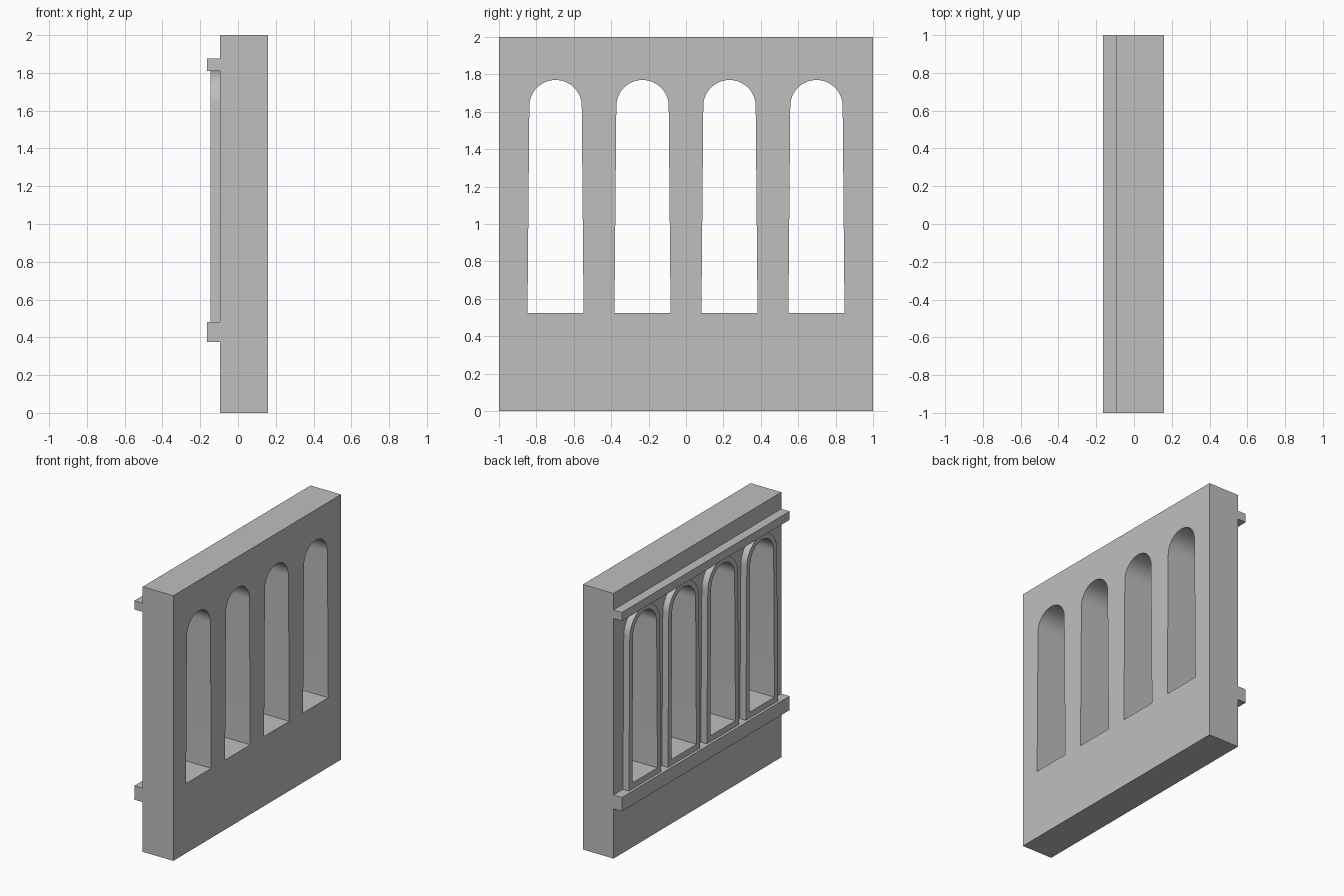
import bpy, bmesh, math
from mathutils import Matrix

cube = bpy.data.objects.get("Cube")
if cube:
    bpy.data.objects.remove(cube, do_unlink=True)

stone = bpy.data.materials.new("grey_stone")
stone.use_nodes = True
GREY = (0.52, 0.52, 0.52, 1)
stone.diffuse_color = GREY
stone.node_tree.nodes["Principled BSDF"].inputs["Base Color"].default_value = GREY

PITCH = 0.465
SPRING = 1.63
CENTRES = [(i - 1.5) * PITCH for i in range(4)]
BACK, FACE = 0.16, -0.095


def arch(cy, bottom, foot, radius, steps=24):
    """Round-headed outline whose sides widen slightly towards the foot."""
    pts = [(cy - foot, bottom), (cy + foot, bottom)]
    for i in range(steps + 1):
        a = math.pi * i / steps
        pts.append((cy + radius * math.cos(a), SPRING + radius * math.sin(a)))
    return pts


def rect(y0, y1, z0, z1):
    return [(y0, z0), (y1, z0), (y1, z1), (y0, z1)]


def slab(name, outlines, x0, x1):
    """Extrude filled y-z outlines (inner ones become holes) from x0 to x1."""
    curve = bpy.data.curves.new(name, "CURVE")
    curve.dimensions = "2D"
    curve.fill_mode = "BOTH"
    curve.extrude = (x1 - x0) / 2
    for pts in outlines:
        s = curve.splines.new("POLY")
        s.points.add(len(pts) - 1)
        for p, (y, z) in zip(s.points, pts):
            p.co = (y, z, 0, 1)
        s.use_cyclic_u = True
    obj = bpy.data.objects.new(name, curve)
    bpy.context.collection.objects.link(obj)
    bpy.ops.object.select_all(action="DESELECT")
    obj.select_set(True)
    bpy.context.view_layer.objects.active = obj
    bpy.ops.object.convert(target="MESH")
    obj = bpy.context.object
    # Stand the flat outline upright, then weld and clean it
    turn = Matrix(((0, 0, 1, (x0 + x1) / 2), (1, 0, 0, 0), (0, 1, 0, 0), (0, 0, 0, 1)))
    bm = bmesh.new()
    bm.from_mesh(obj.data)
    bm.transform(turn)
    bmesh.ops.remove_doubles(bm, verts=bm.verts, dist=0.0001)
    bmesh.ops.recalc_face_normals(bm, faces=bm.faces)
    bm.to_mesh(obj.data)
    bm.free()
    obj.data.materials.clear()
    obj.data.materials.append(stone)
    bpy.ops.object.shade_smooth_by_angle(angle=math.radians(30))
    return obj


# Wall pierced by four arched openings
openings = [arch(c, 0.525, 0.15, 0.14) for c in CENTRES]
slab("wall", [rect(-1, 1, 0, 2)] + openings, FACE, BACK)

# Raised surround around each opening
for i, (c, hole) in enumerate(zip(CENTRES, openings)):
    slab(f"arch_surround_{i + 1}", [arch(c, 0.48, 0.19, 0.18), hole], -0.145, FACE)

# Ledges below and above the row of arches
slab("lower_ledge", [rect(-1, 1, 0.375, 0.48)], -0.165, FACE)
slab("upper_ledge", [rect(-1, 1, 1.81, 1.875)], -0.165, FACE)
